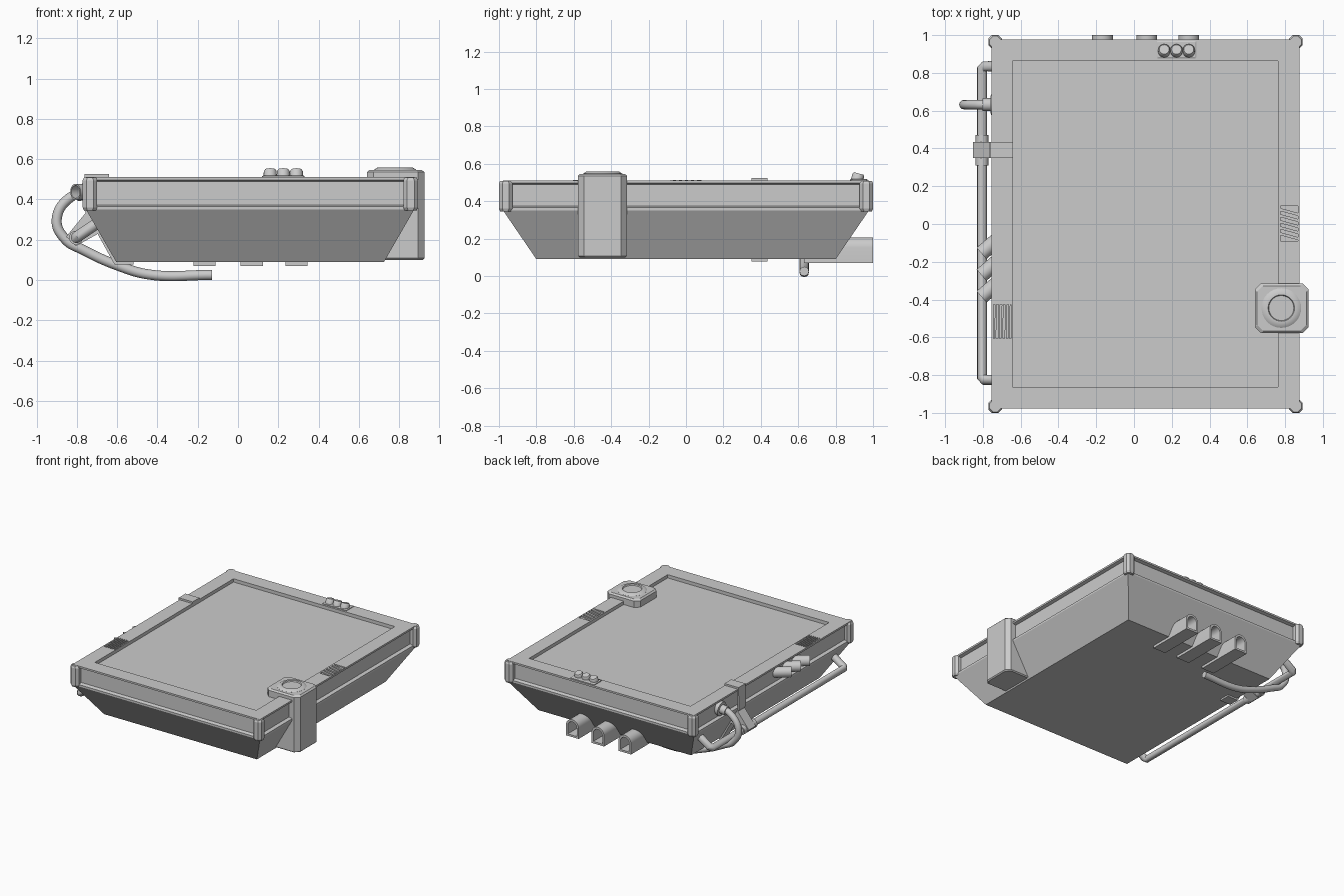
import bpy, bmesh, math
from mathutils import Vector

if "Cube" in bpy.data.objects:
    bpy.data.objects.remove(bpy.data.objects["Cube"])


def finish(name, bm, smooth=False):
    bmesh.ops.recalc_face_normals(bm, faces=bm.faces)
    me = bpy.data.meshes.new(name)
    bm.to_mesh(me)
    bm.free()
    ob = bpy.data.objects.new(name, me)
    bpy.context.collection.objects.link(ob)
    if smooth:
        shade(ob)
    return ob


def shade(ob):
    bpy.ops.object.select_all(action='DESELECT')
    ob.select_set(True)
    bpy.context.view_layer.objects.active = ob
    bpy.ops.object.shade_smooth_by_angle(angle=math.radians(35))


def loft(name, rings, smooth=False, closed=False):
    bm = bmesh.new()
    vs = [[bm.verts.new(p) for p in r] for r in rings]
    n = len(vs[0])
    pairs = list(zip(vs, vs[1:])) + ([(vs[-1], vs[0])] if closed else [])
    for a, b in pairs:
        for i in range(n):
            bm.faces.new((a[i], a[(i + 1) % n], b[(i + 1) % n], b[i]))
    if not closed:
        bm.faces.new(vs[0])
        bm.faces.new(vs[-1])
    return finish(name, bm, smooth)


def box(name, x0, x1, y0, y1, z0, z1):
    return loft(name, [[(x0, y0, z), (x1, y0, z), (x1, y1, z), (x0, y1, z)] for z in (z0, z1)])


def octagon(x0, x1, y0, y1, c, z):
    return [(x0 + c, y0, z), (x1 - c, y0, z), (x1, y0 + c, z), (x1, y1 - c, z),
            (x1 - c, y1, z), (x0 + c, y1, z), (x0, y1 - c, z), (x0, y0 + c, z)]


def extrude_y(name, prof, y0, y1):
    return loft(name, [[(x, y, z) for x, z in prof] for y in (y0, y1)])


def turned(name, a, b, prof, n=20, closed=False):
    """Round part about the line a-b; prof holds (fraction along, radius)."""
    a, b = Vector(a), Vector(b)
    q = (b - a).to_track_quat('Z', 'Y')
    rings = [[a + (b - a) * t + q @ Vector((r * math.cos(2 * math.pi * i / n),
              r * math.sin(2 * math.pi * i / n), 0)) for i in range(n)] for t, r in prof]
    return loft(name, rings, True, closed)


def tube(name, pts, r, bezier=False):
    cu = bpy.data.curves.new(name, 'CURVE')
    cu.dimensions = '3D'
    cu.bevel_depth, cu.bevel_resolution, cu.use_fill_caps = r, 4, True
    sp = cu.splines.new('BEZIER' if bezier else 'POLY')
    tgt = sp.bezier_points if bezier else sp.points
    tgt.add(len(pts) - 1)
    for p, co in zip(tgt, pts):
        if bezier:
            p.co = co
            p.handle_left_type = p.handle_right_type = 'AUTO'
        else:
            p.co = (*co, 1)
    ob = bpy.data.objects.new(name, cu)
    bpy.context.collection.objects.link(ob)
    bpy.ops.object.select_all(action='DESELECT')
    ob.select_set(True)
    bpy.context.view_layer.objects.active = ob
    bpy.ops.object.convert(target='MESH')
    shade(bpy.context.view_layer.objects.active)


# Basin: tapered underside, grooved rim, sunken top panel
X0, X1, Y = -0.755, 0.875, 0.978
steps = [(0.15, 0.178, 0.09), (0, 0, 0.35), (0, 0, 0.365), (0.025, 0.025, 0.373),
         (0.025, 0.025, 0.49), (0, 0, 0.497), (0, 0, 0.511), (0.112, 0.116, 0.511),
         (0.112, 0.116, 0.485)]
basin = loft("basin", [[(X0 + i, -Y + j, z), (X1 - i, -Y + j, z), (X1 - i, Y - j, z),
                        (X0 + i, Y - j, z)] for i, j, z in steps])

# Corner posts
for sx, cx in ((-1, -0.735), (1, 0.857)):
    for sy in (-1, 1):
        cy = sy * 0.964
        loft("corner_post", [octagon(cx - h, cx + h, cy - h, cy + h, 0.018, z)
                             for h, z in ((0.03, 0.345), (0.036, 0.36), (0.036, 0.495), (0.03, 0.509))])

# Grilles: pocket in the rim with slats
for name, x0, x1, y0, y1 in (("right", 0.775, 0.867, -0.09, 0.095), ("left", -0.745, -0.65, -0.605, -0.425)):
    cut = box(name + "_grille_cutter", x0, x1, y0, y1, 0.502, 0.56)
    cut.hide_render = True
    cut.hide_viewport = True
    m = basin.modifiers.new(name, 'BOOLEAN')
    m.operation, m.object, m.solver = 'DIFFERENCE', cut, 'EXACT'
    for k in range(5):
        if name == "right":
            y = y0 + 0.005 + k * 0.032
            base = [(x0, y + 0.025), (x1, y), (x1, y + 0.016), (x0, y + 0.041)]
        else:
            x = x0 + 0.006 + k * 0.018
            base = [(x, y0), (x + 0.009, y0), (x + 0.012, y1), (x + 0.003, y1)]
        loft(name + "_grille_slat", [[(px, py, z) for px, py in base] for z in (0.5, 0.512)])

# Filter housing with ringed lid
loft("filter_housing", [octagon(0.64 + i, 0.925 - i, -0.578 + i, -0.315 - i, 0.032, z)
                        for i, z in ((0.008, 0.1), (0, 0.108), (0, 0.535), (0.012, 0.546))])
turned("filter_lid", (0.78, -0.445, 0.53), (0.78, -0.445, 0.558),
       [(0, 0.105), (0.6, 0.105), (1, 0.088), (1, 0.07), (0.7, 0.066)], 32)

# Control knobs on a plate
plate = [octagon(0.12 + i, 0.33 - i, 0.877 + i, 0.97 - i, 0.004, z)
         for i, z in ((0, 0.505), (0, 0.516), (0.006, 0.519))]
loft("knob_plate", plate)
for k in range(3):
    x = 0.16 + k * 0.065
    turned("knob", (x, 0.912, 0.505), (x, 0.924, 0.548),
           [(0, 0.033), (0.8, 0.032), (1, 0.026)])

# Arched rear outlets, hollow
def arch(cx, hw, zb, zt, y):
    top = [(cx + hw * math.cos(math.pi * i / 12), y, zt - hw + hw * math.sin(math.pi * i / 12))
           for i in range(13)]
    return [(cx - hw, y, zb), (cx + hw, y, zb)] + top

for cx in (-0.167, 0.068, 0.29):
    loft("rear_outlet", [arch(cx, 0.055, 0.07, 0.207, 0.63), arch(cx, 0.055, 0.07, 0.207, 1.0),
                         arch(cx, 0.039, 0.085, 0.19, 1.0), arch(cx, 0.039, 0.085, 0.19, 0.84)], True)

# Strap folded around the left side, with pipe clamp
extrude_y("side_strap", [(-0.64, 0.525), (-0.762, 0.525), (-0.767, 0.355), (-0.613, 0.077), (-0.52, 0.077),
                         (-0.52, 0.092), (-0.604, 0.092), (-0.753, 0.36), (-0.753, 0.509), (-0.64, 0.509)],
          0.35, 0.435)
extrude_y("clamp_block", [(-0.853, 0.215), (-0.755, 0.335), (-0.685, 0.235), (-0.805, 0.168)], 0.35, 0.435)
turned("clamp_sleeve", (-0.805, 0.31, 0.21), (-0.805, 0.47, 0.21), [(0, 0.034), (1, 0.034)])

# Long side pipe with elbows into the wall
tube("side_pipe", [(-0.68, -0.825, 0.295), (-0.79, -0.825, 0.22), (-0.804, -0.81, 0.21),
                   (-0.804, 0.82, 0.21), (-0.79, 0.835, 0.22), (-0.68, 0.835, 0.295)], 0.028)

# Curved hose with wall flange
tube("hose", [(-0.74, 0.632, 0.435), (-0.825, 0.632, 0.415), (-0.9, 0.632, 0.3), (-0.855, 0.632, 0.2),
              (-0.77, 0.632, 0.15), (-0.6, 0.632, 0.073), (-0.44, 0.632, 0.027), (-0.13, 0.632, 0.025)],
     0.025, True)
turned("hose_flange", (-0.725, 0.632, 0.435), (-0.8, 0.632, 0.425),
       [(0, 0.055), (0.4, 0.055), (0.4, 0.034), (1, 0.034)])

# Three slanted side outlets, hollow
for k in range(3):
    y = -0.155 - k * 0.115
    turned("side_outlet", (-0.69, y + 0.1, 0.44), (-0.807, y, 0.437),
           [(0, 0.04), (1, 0.04), (1, 0.032), (0, 0.032)], 20, True)
